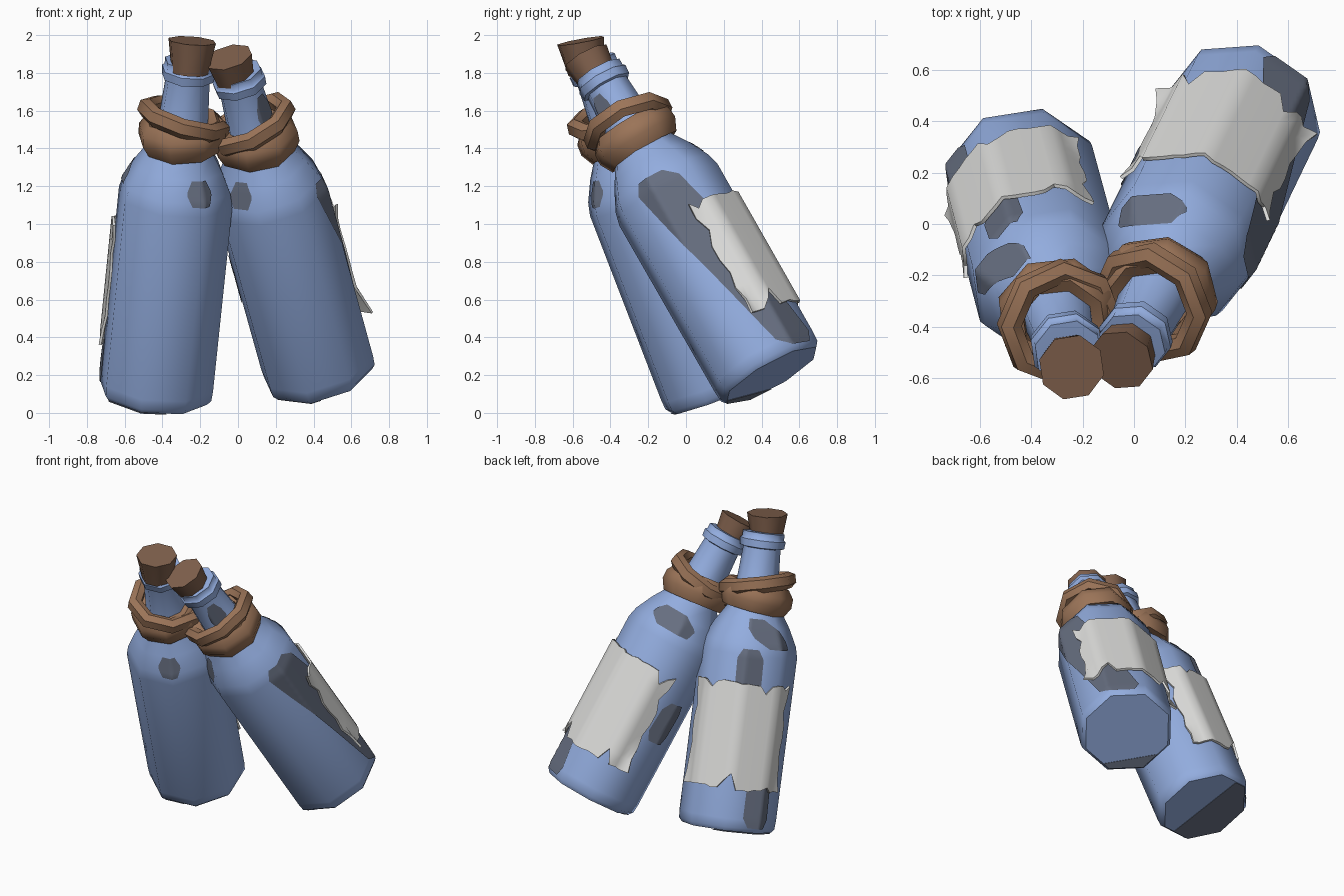
import bpy, bmesh, math, random
from mathutils import Vector, Matrix

if "Cube" in bpy.data.objects:
    bpy.data.objects.remove(bpy.data.objects["Cube"])

random.seed(4)
PHASE = 31.0  # azimuth of the first of the eight body edges


def material(name, r, g, b):
    m = bpy.data.materials.new(name)
    lin = [((c / 255 + 0.055) / 1.055) ** 2.4 for c in (r, g, b)]
    m.diffuse_color = (*lin, 1)
    m.use_nodes = True
    m.node_tree.nodes["Principled BSDF"].inputs["Base Color"].default_value = m.diffuse_color
    return m


GLASS = material("blue_glass", 147, 173, 223)
SHADE = material("dark_glass", 102, 110, 128)
ROPE = material("rope_brown", 155, 116, 88)
CORK = material("cork_brown", 129, 97, 77)
PAPER = material("paper_white", 222, 222, 220)

# (radius, height) profile of the bottle
PROFILE = [(0.285, -0.03), (0.306, -0.005), (0.31, 0.05), (0.312, 1.10), (0.295, 1.17),
           (0.24, 1.28), (0.17, 1.39), (0.14, 1.46), (0.12, 1.772), (0.142, 1.778),
           (0.146, 1.825), (0.134, 1.835), (0.134, 1.872), (0.10, 1.874)]


def finish(name, bm, mat, matrix, angle):
    bmesh.ops.recalc_face_normals(bm, faces=bm.faces)
    me = bpy.data.meshes.new(name)
    bm.to_mesh(me)
    bm.free()
    me.materials.append(mat)
    ob = bpy.data.objects.new(name, me)
    bpy.context.collection.objects.link(ob)
    ob.matrix_world = matrix
    if angle:
        bpy.ops.object.select_all(action='DESELECT')
        ob.select_set(True)
        bpy.context.view_layer.objects.active = ob
        bpy.ops.object.shade_smooth_by_angle(angle=math.radians(angle))
    return ob


def lathe(name, profile, mat, matrix, closed=False, angle=0, phase=PHASE):
    """Eight-sided turned shape; closed profiles make rings, open ones are capped."""
    bm = bmesh.new()
    loops = []
    for r, z in profile:
        loops.append([bm.verts.new((r * math.cos(math.radians(phase + 45 * k)),
                                    r * math.sin(math.radians(phase + 45 * k)), z))
                      for k in range(8)])
    pairs = list(zip(loops, loops[1:]))
    if closed:
        pairs.append((loops[-1], loops[0]))
    else:
        bm.faces.new(loops[0])
        bm.faces.new(loops[-1])
    for a, b in pairs:
        for k in range(8):
            bm.faces.new((a[k], a[k - 7], b[k - 7], b[k]))
    return finish(name, bm, mat, matrix, angle)


def surface(az, t, off):
    """Point on the eight-sided bottle wall, pushed outward by off."""
    r = PROFILE[-1][0]
    for (r0, t0), (r1, t1) in zip(PROFILE, PROFILE[1:]):
        if t0 <= t <= t1:
            r = r0 + (r1 - r0) * (t - t0) / (t1 - t0)
            break
    flat = math.cos(math.radians(22.5)) / math.cos(math.radians((az - PHASE) % 45 - 22.5))
    a = math.radians(az)
    return Vector(((r * flat + off) * math.cos(a), (r * flat + off) * math.sin(a), t))


def sheet(name, nu, nv, func, mat, matrix, angle):
    bm = bmesh.new()
    grid = [[bm.verts.new(func(i / nu, j / nv)) for i in range(nu + 1)] for j in range(nv + 1)]
    for j in range(nv):
        for i in range(nu):
            bm.faces.new((grid[j][i], grid[j][i + 1], grid[j + 1][i + 1], grid[j + 1][i]))
    return finish(name, bm, mat, matrix, angle)


def patch(name, matrix, low, high, t0, t1):
    """Thin dark area; low and high are (start, end) azimuths at its two ends."""
    end = 0.06 / (t1 - t0)

    def point(u, v):
        a = low[0] + (high[0] - low[0]) * v
        b = low[1] + (high[1] - low[1]) * v
        w = min(1.0, 0.6 + 0.4 * min(v, 1 - v) / end)
        az = (a + b) / 2 + (u - 0.5) * (b - a) * w
        return surface(az, t0 + (t1 - t0) * v, 0.006)
    width = max(low[1] - low[0], high[1] - high[0])
    sheet(name, max(4, round(width / 3)), max(6, round((t1 - t0) / 0.02)), point, SHADE, matrix, 60)


def base_patch(name, matrix, az, start):
    """Dark part of the bottle's underside, cut off along a straight line."""
    bm = bmesh.new()
    bm.faces.new([bm.verts.new((0.284 * math.cos(math.radians(PHASE + 45 * k)),
                                0.284 * math.sin(math.radians(PHASE + 45 * k)), -0.034))
                  for k in reversed(range(8))])
    n = Vector((math.cos(math.radians(az)), math.sin(math.radians(az)), 0))
    bmesh.ops.bisect_plane(bm, geom=bm.verts[:] + bm.edges[:] + bm.faces[:],
                           plane_co=n * start, plane_no=n, clear_inner=True)
    ob = finish(name, bm, SHADE, matrix, 0)
    mod = ob.modifiers.new("thickness", 'SOLIDIFY')
    mod.thickness = 0.003


def label(name, matrix, centre, cut_top, cut_low, curl):
    """Torn paper wrapped round three edges of the bottle."""
    top = [0.92 + random.uniform(-0.008, 0.008) for _ in range(19)]
    low = [0.24 + random.uniform(-0.008, 0.008) for _ in range(19)]
    for k, d in cut_top.items():
        top[k] -= d
    for k, d in cut_low.items():
        low[k] += d
    side = [0, 2, 0, 3, 0, 0, 6, 0, 0]

    def point(u, v):
        k = round(u * 18)
        az = centre + (u - 0.5) * 135
        if k in (0, 18):
            az += side[round(v * 8)] * (1 if k == 0 else -1)
        off = 0.017
        if k in (0, 18):
            off += curl * max(0, 1 - v * 4) + 0.4 * curl * max(0, v * 8 - 7)
        return surface(az, low[k] + (top[k] - low[k]) * v, off)
    ob = sheet(name, 18, 8, point, PAPER, matrix, 60)
    mod = ob.modifiers.new("thickness", 'SOLIDIFY')
    mod.thickness = 0.014
    mod.offset = 0
    # keep the paper's cut rim crisp
    mod = ob.modifiers.new("crisp_rim", 'EDGE_SPLIT')
    mod.split_angle = math.radians(60)


def rope(prefix, matrix, high_az, tilt):
    """Two crossing rope loops round the shoulder and neck."""
    wide = [(0.140, -0.05), (0.205, -0.088), (0.240, -0.02), (0.236, 0.04), (0.195, 0.09), (0.140, 0.075)]
    slim = [(0.165, -0.03), (0.215, -0.055), (0.250, -0.025), (0.248, 0.03), (0.205, 0.05), (0.165, 0.03)]
    a = math.radians(high_az)
    axis = Vector((math.sin(a), -math.cos(a), 0))
    for name, prof, t, ang in (("lower_rope", wide, 1.46, -tilt * 0.6), ("upper_rope", slim, 1.545, tilt)):
        m = matrix @ Matrix.Translation((0, 0, t)) @ Matrix.Rotation(math.radians(ang), 4, axis)
        lathe(prefix + name, prof, ROPE, m, closed=True, angle=48, phase=PHASE + (12 if ang > 0 else 0))


def frame(base, direction):
    q = Vector((0, 0, 1)).rotation_difference(Vector(direction).normalized())
    return Matrix.Translation(base) @ q.to_matrix().to_4x4()


def bottle(prefix, base, tip, rope_az, cork_base, cork_dir, label_args, base_args, patches):
    m = frame(base, Vector(tip) - Vector(base))
    lathe(prefix + "bottle", PROFILE, GLASS, m, angle=50)
    rope(prefix, m, rope_az, 13)
    lathe(prefix + "cork", [(0.1, -0.02), (0.108, 0.03), (0.130, 0.155)], CORK,
          frame(cork_base, cork_dir), angle=50)
    label(prefix + "label", m, *label_args)
    base_patch(prefix + "base_patch", m, *base_args)
    for i, p in enumerate(patches):
        patch(f"{prefix}dark_patch_{i + 1}", m, *p)


# Left bottle, leaning gently forward
bottle("left_", (-0.435, 0.168, 0.122), (-0.245, -0.542, 1.972), -150,
       (-0.255, -0.53, 1.818), (0.08, -0.18, 0.98),
       (121, {4: 0.04, 13: 0.05, 17: 0.03}, {8: 0.05, 9: 0.10, 15: 0.03}, 0.02), (194, 0.0),
       [((112, 145), (110, 143), 0.86, 1.14),      # strip above the label
        ((143, 182), (143, 178), 0.0, 0.30),       # strip below the label
        ((140, 195), (108, 155), 1.15, 1.33),      # shoulder
        ((-78, -46), (-78, -46), 1.15, 1.28)],     # front spot
       )

# Right bottle, leaning further forward and to the left
bottle("right_", (0.43, 0.438, 0.225), (-0.035, -0.522, 1.905), -20,
       (-0.012, -0.457, 1.752), (-0.25, -0.47, 0.844),
       (76, {1: 0.04, 16: 0.09, 17: 0.03}, {3: 0.04, 4: 0.09, 14: 0.09}, 0.05), (225, 0.2),
       [((22, 72), (-36, 14), 0.0, 1.17),          # long side strip
        ((74, 150), (68, 135), 1.17, 1.30),        # shoulder
        ((-141, -109), (-141, -109), 1.18, 1.31),  # front spot
        ((146, 180), (150, 185), 0.48, 0.76),      # sliver beside the label
        ((-70, -15), (-60, -20), 1.56, 1.74)])     # neck
